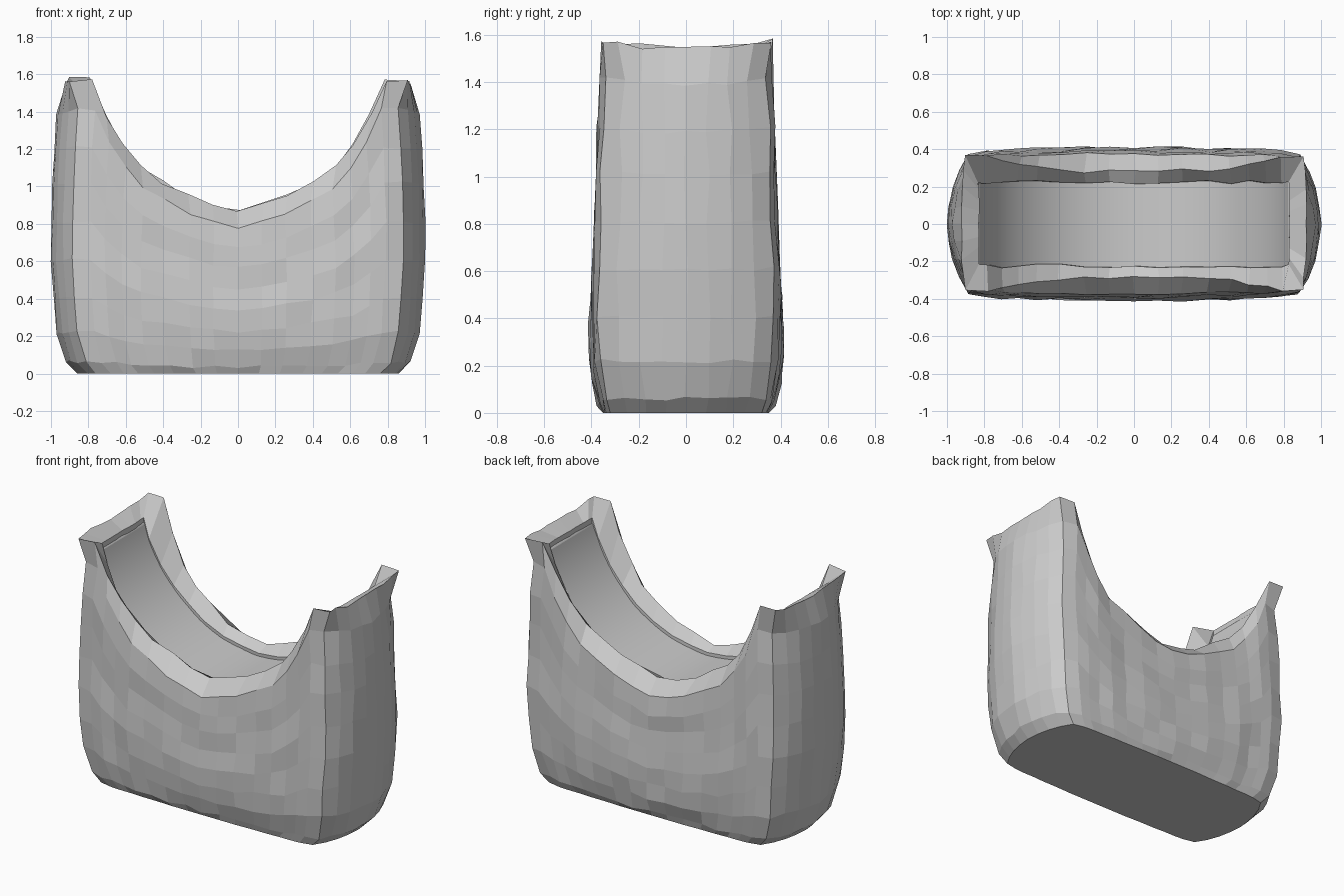
import bpy, bmesh, math, random

if "Cube" in bpy.data.objects:
    bpy.data.objects.remove(bpy.data.objects["Cube"])

random.seed(4)

# one quarter of the plan outline: x, y, rim height
QUARTER = [(0, .395, .87), (.13, .395, .90), (.26, .395, .95), (.4, .39, 1.025),
           (.52, .39, 1.10), (.62, .385, 1.22), (.71, .385, 1.38), (.79, .38, 1.57),
           (.885, .36, 1.57), (.935, .28, 1.56), (.97, .19, 1.55), (.99, .095, 1.545),
           (1.0, 0, 1.545)]

# height fraction, x scale, y scale of each stone course
ROWS = [(0, .86, .89), (.04, .92, .94), (.14, .97, 1.01), (.26, .985, 1.03), (.39, 1, 1.03),
        (.52, 1, 1.01), (.65, .995, .99), (.77, .985, .98), (.9, .97, .95)]


def outline():
    q = QUARTER
    right = [(x, -y, h) for x, y, h in q] + [(x, y, h) for x, y, h in reversed(q[:-1])]
    return right + [(-x, y, h) for x, y, h in reversed(right[1:-1])]


def seat_z(x):
    r = .852
    return .82 + r - math.sqrt(r * r - min(abs(x), .83) ** 2)


def jit(a):
    return random.uniform(-a, a)


def make_object(name, bm):
    bmesh.ops.recalc_face_normals(bm, faces=bm.faces[:])
    me = bpy.data.meshes.new(name)
    bm.to_mesh(me)
    bm.free()
    ob = bpy.data.objects.new(name, me)
    bpy.context.collection.objects.link(ob)
    return ob


# rough stone body with a sagging rim and open trough
pts = outline()
bm = bmesh.new()
rings = []
for t, sx, sy in ROWS:
    ring = []
    for x, y, h in pts:
        j = 0 if t == 0 else .009
        ring.append(bm.verts.new((x * sx + jit(j) * .4, y * sy + jit(j), t * h + jit(j))))
    rings.append(ring)

rim, lip, inner = [], [], []
for x, y, h in pts:
    ax, s = abs(x), math.copysign(1, x)
    side = ax < .8
    if side:
        k = ax / .79
        ry = y * (.71 + .24 * k ** 3)
        rx, ly, lx = x, math.copysign(.225, y), x
    else:
        rx, ry = s * (.90 + .03 * (ax - .885) / .115), y
        lx, ly = s * .83, y * .62
    rim.append(bm.verts.new((rx + jit(.01), ry + jit(.012), h + jit(.015))))
    z = seat_z(lx) + .02
    lip.append(bm.verts.new((lx + jit(.004), ly + jit(.012), z)))
    inner.append(bm.verts.new((lx, ly, z - .12)))
rings += [rim, lip, inner]

n = len(pts)
for a, b in zip(rings, rings[1:]):
    for i in range(n):
        j = (i + 1) % n
        bm.faces.new((a[i], a[j], b[j], b[i]))
bm.faces.new(rings[0])
make_object("stone_body", bm)

# smooth curved seat lining the trough
bm = bmesh.new()
N = 40
loops = []
amax = math.asin(.83 / .852)
for i in range(N + 1):
    a = -amax + 2 * amax * i / N
    loop = []
    for r, y in ((.852, -.26), (.852, .26), (.93, .26), (.93, -.26)):
        loop.append(bm.verts.new((r * math.sin(a), y, 1.672 - r * math.cos(a))))
    loops.append(loop)
for a, b in zip(loops, loops[1:]):
    for i in range(4):
        j = (i + 1) % 4
        bm.faces.new((a[i], a[j], b[j], b[i]))
bm.faces.new(loops[0])
bm.faces.new(loops[-1])
seat = make_object("curved_seat", bm)
bev = seat.modifiers.new("soft_edge", 'BEVEL')
bev.width = .025
bev.segments = 3
bev.limit_method = 'ANGLE'
bpy.context.view_layer.objects.active = seat
seat.select_set(True)
bpy.ops.object.shade_smooth_by_angle()
